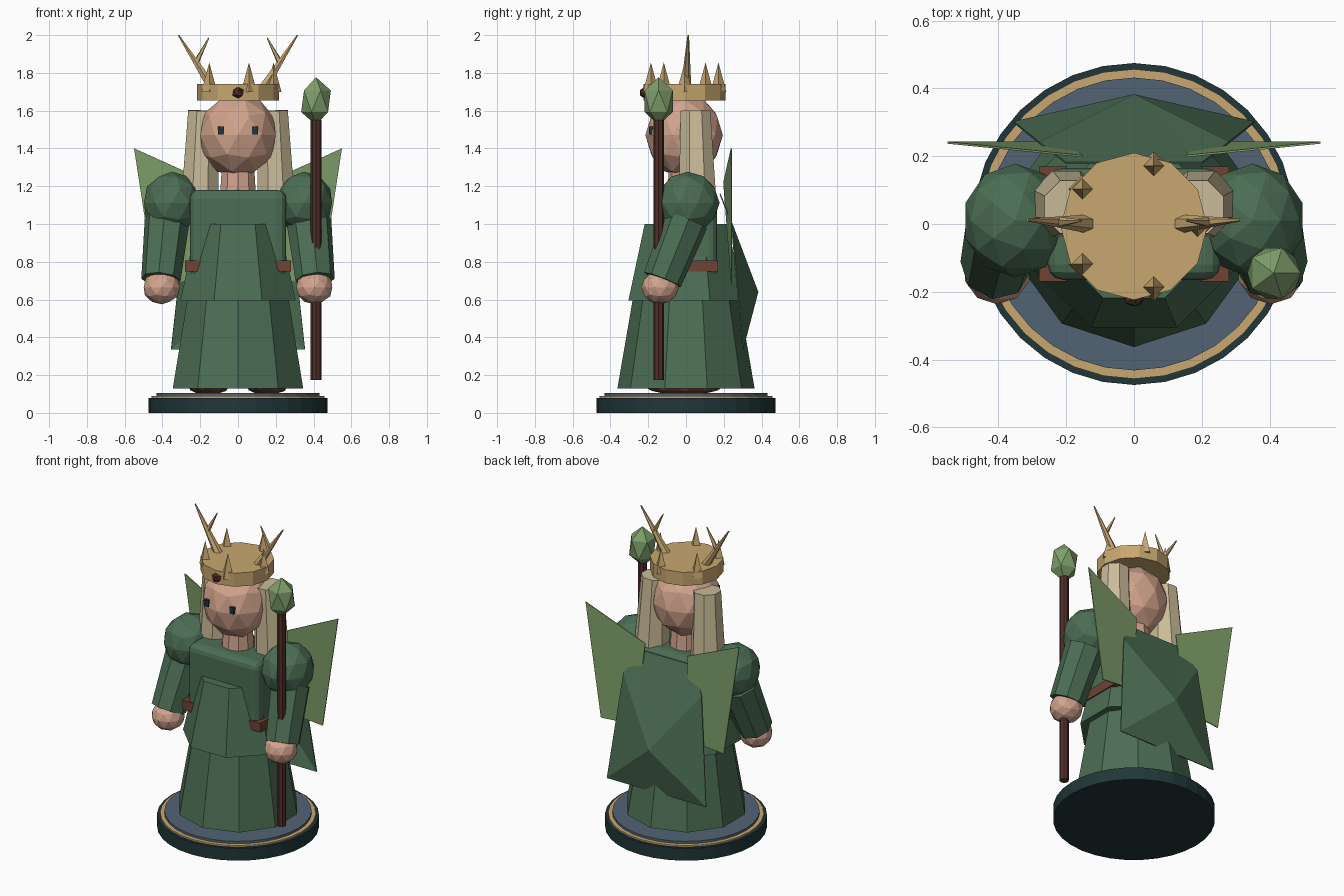
import bpy, bmesh, math
from mathutils import Vector, Matrix

if "Cube" in bpy.data.objects:
    bpy.data.objects.remove(bpy.data.objects["Cube"])


def material(name, r, g, b):
    lin = [((c / 255 + 0.055) / 1.055) ** 2.4 for c in (r, g, b)]
    m = bpy.data.materials.new(name)
    m.diffuse_color = (*lin, 1)
    m.use_nodes = True
    m.node_tree.nodes["Principled BSDF"].inputs["Base Color"].default_value = m.diffuse_color
    return m


DARK = material("dark teal", 32, 54, 56)
GOLD = material("gold", 200, 167, 112)
SLATE = material("slate blue", 82, 99, 116)
GREEN = material("robe green", 76, 110, 84)
LEAF = material("leaf green", 126, 158, 106)
SKIN = material("skin", 210, 164, 141)
HAIR = material("pale hair", 203, 188, 154)
LEATHER = material("leather brown", 112, 66, 51)
WOOD = material("dark wood", 82, 47, 40)


def finish(bm, name, mat):
    bmesh.ops.recalc_face_normals(bm, faces=bm.faces)
    me = bpy.data.meshes.new(name)
    bm.to_mesh(me)
    bm.free()
    me.materials.append(mat)
    ob = bpy.data.objects.new(name, me)
    bpy.context.collection.objects.link(ob)
    return ob


def rod(name, mat, a, b, r1, r2, sides, spin=0.0):
    """Capped cone from point a to point b."""
    a, b = Vector(a), Vector(b)
    d = b - a
    rot = Vector((0, 0, 1)).rotation_difference(d).to_matrix().to_4x4()
    bm = bmesh.new()
    bmesh.ops.create_cone(bm, cap_ends=True, segments=sides, radius1=r1, radius2=r2, depth=d.length,
                          matrix=Matrix.Translation((a + b) / 2) @ rot @ Matrix.Rotation(spin, 4, 'Z'))
    return finish(bm, name, mat)


def ball(name, mat, c, size, sub=2):
    bm = bmesh.new()
    bmesh.ops.create_icosphere(bm, subdivisions=sub, radius=1,
                               matrix=Matrix.Translation(c) @ Matrix.Diagonal((*size, 1)))
    return finish(bm, name, mat)


def box(name, mat, c, size, bevel=0.0):
    bm = bmesh.new()
    bmesh.ops.create_cube(bm, size=1, matrix=Matrix.Translation(c) @ Matrix.Diagonal((*size, 1)))
    if bevel:
        bmesh.ops.bevel(bm, geom=bm.edges[:], offset=bevel, segments=3, profile=0.5, affect='EDGES')
    return finish(bm, name, mat)


def sheet(name, mat, points, faces):
    bm = bmesh.new()
    vs = [bm.verts.new(p) for p in points]
    for f in faces:
        bm.faces.new([vs[i] for i in f])
    ob = finish(bm, name, mat)
    mod = ob.modifiers.new("thickness", 'SOLIDIFY')
    mod.thickness = 0.006
    mod.offset = 0
    return ob


# Round plinth
rod("plinth", DARK, (0, 0, 0), (0, 0, 0.08), 0.475, 0.475, 32)
rod("plinth_ring", GOLD, (0, 0, 0.07), (0, 0, 0.09), 0.457, 0.457, 32)
rod("plinth_top", SLATE, (0, 0, 0.08), (0, 0, 0.105), 0.432, 0.432, 32)

# Robe, tunic, torso, belt
rod("skirt", GREEN, (0, 0, 0.13), (0, 0, 0.70), 0.363, 0.265, 10)
rod("tunic", GREEN, (0, 0, 0.595), (0, 0, 1.0), 0.33, 0.237, 8, math.pi / 8)
box("torso", GREEN, (0, 0, 0.94), (0.51, 0.33, 0.48), 0.045)
box("belt", LEATHER, (0, 0, 0.778), (0.56, 0.34, 0.06))

# Head
rod("neck", SKIN, (0, 0, 1.15), (0, 0, 1.30), 0.1, 0.09, 10)
ball("head", SKIN, (0, -0.01, 1.47), (0.21, 0.205, 0.225))

# Crown band, spikes and gem
rod("crown_band", GOLD, (0, -0.007, 1.655), (0, -0.007, 1.742), 0.217, 0.217, 12)
for i in range(5):
    t = i * math.tau / 5
    x, y = 0.188 * math.cos(t), 0.188 * math.sin(t) - 0.007
    rod("crown_spike", GOLD, (x, y, 1.70), (x, y, 1.855), 0.042, 0.0, 4)
ball("crown_gem", WOOD, (0, -0.217, 1.695), (0.033, 0.03, 0.033), 1)

for s in (-1, 1):
    # Face, hair and antlers
    box("eye", DARK, (s * 0.09, -0.186, 1.495), (0.03, 0.02, 0.042))
    rod("hair_lock", HAIR, (s * 0.2, 0.06, 1.17), (s * 0.185, 0.05, 1.6), 0.105, 0.085, 8, math.pi / 8)
    rod("antler", GOLD, (s * 0.135, 0, 1.72), (s * 0.315, 0.012, 2.0), 0.028, 0.004, 6)
    rod("antler_branch", GOLD, (s * 0.222, 0.005, 1.855), (s * 0.155, 0.01, 1.985), 0.016, 0.003, 5)

    # Arms, hands and shoes
    ball("shoulder", GREEN, (s * 0.35, 0.01, 1.112), (0.155, 0.168, 0.165))
    rod("sleeve", GREEN, (s * 0.375, 0.0, 1.02), (s * 0.408, -0.125, 0.705), 0.12, 0.105, 8, math.pi / 8)
    ball("hand", SKIN, (s * 0.404, -0.137, 0.665), (0.1, 0.1, 0.09))
    ball("shoe", LEATHER, (s * 0.155, -0.01, 0.14), (0.11, 0.21, 0.045))

    # Leaf panels behind the arms
    sheet("leaf_panel", LEAF,
          [(s * 0.55, 0.24, 1.40), (s * 0.15, 0.2, 1.22), (s * 0.2, 0.24, 0.70), (s * 0.44, 0.24, 0.68)],
          [(0, 1, 2, 3)])

# Cape: a fan of facets around one ridge point
rim = [(0.2, 0.18, 1.16), (0.28, 0.24, 1.01), (0.355, 0.30, 0.335)]
rim += [(-x, y, z) for x, y, z in reversed(rim)]
sheet("cape", GREEN, rim + [(0, 0.38, 0.64)], [(i, (i + 1) % 6, 6) for i in range(6)])

# Staff
rod("staff", WOOD, (0.413, -0.145, 0.175), (0.413, -0.145, 1.55), 0.028, 0.028, 8)
ball("staff_gem", LEAF, (0.413, -0.145, 1.65), (0.088, 0.088, 0.127), 1)
